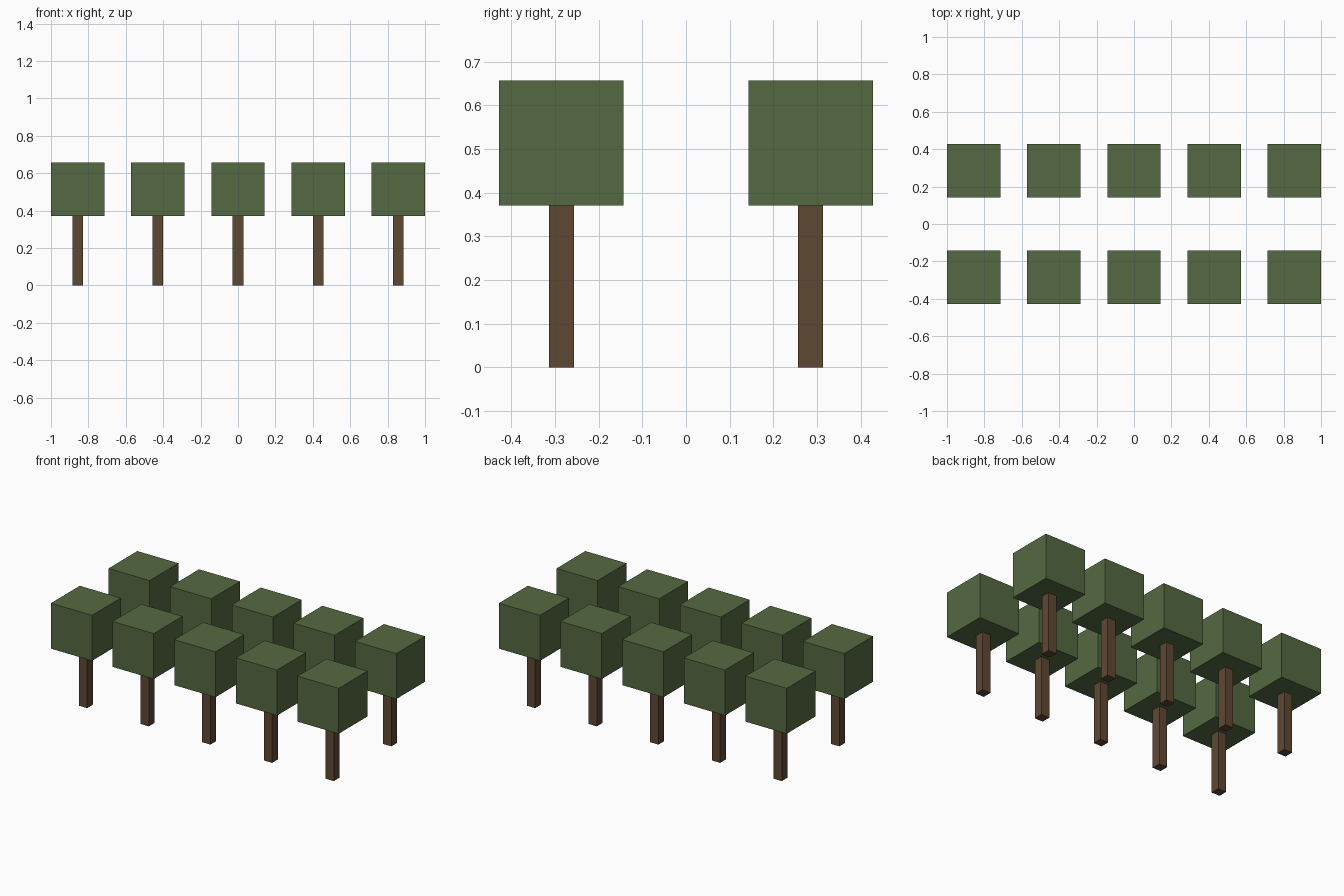
import bpy

if "Cube" in bpy.data.objects:
    bpy.data.objects.remove(bpy.data.objects["Cube"])

U = 2 / 7            # crown edge length
TRUNK_W = 0.2 * U
TRUNK_H = 1.3 * U


def material(name, color):
    mat = bpy.data.materials.new(name)
    mat.diffuse_color = (*color, 1)
    mat.use_nodes = True
    mat.node_tree.nodes["Principled BSDF"].inputs["Base Color"].default_value = mat.diffuse_color
    return mat


def box(name, center, size, mat):
    bpy.ops.mesh.primitive_cube_add(size=1, location=center)
    obj = bpy.context.object
    obj.name = name
    obj.scale = size
    bpy.ops.object.transform_apply(location=False, rotation=False, scale=True)
    obj.data.materials.append(mat)
    return obj


leaf = material("leaf_green", (0.089, 0.144, 0.054))
bark = material("bark_brown", (0.112, 0.065, 0.034))

# Two rows of five trees, each a square trunk with a cube crown
for row in (-1, 1):
    for col in range(-2, 3):
        x, y = col * 1.5 * U, row * U
        box("trunk", (x, y, TRUNK_H / 2), (TRUNK_W, TRUNK_W, TRUNK_H), bark)
        box("crown", (x, y, TRUNK_H + U / 2), (U, U, U), leaf)
